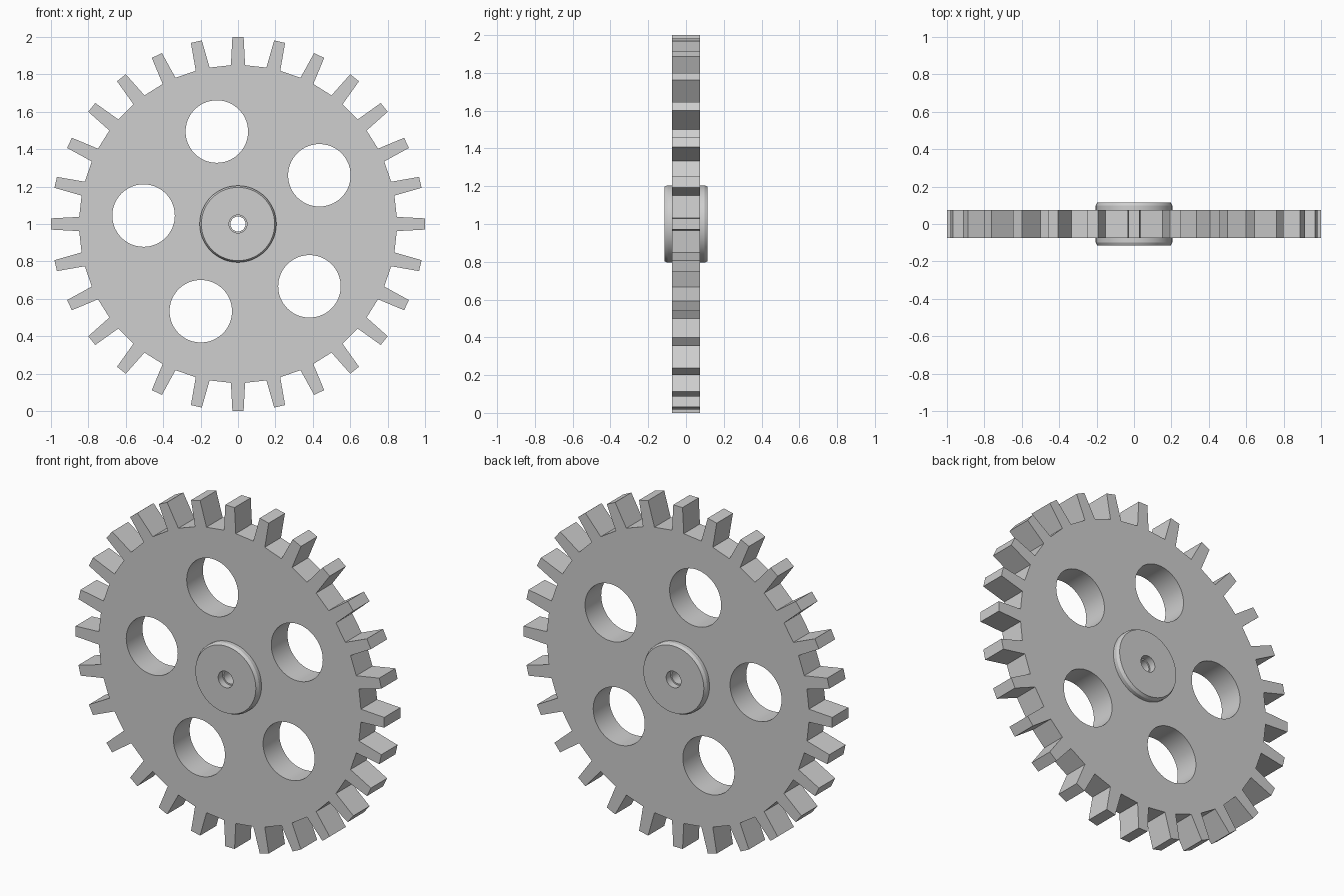
import bpy, bmesh, math
from mathutils import Matrix, Vector

if "Cube" in bpy.data.objects:
    bpy.data.objects.remove(bpy.data.objects["Cube"])

TEETH, ROOT, TIP = 28, 0.85, 1.0
HALF = 0.075        # half thickness of the wheel
SEG = 72

grey = bpy.data.materials.new("plain grey")
grey.diffuse_color = (0.62, 0.62, 0.62, 1)
grey.use_nodes = True
grey.node_tree.nodes["Principled BSDF"].inputs["Base Color"].default_value = grey.diffuse_color


def circle(cx, cy, r, n=SEG):
    return [(cx + r * math.cos(2 * math.pi * i / n),
             cy + r * math.sin(2 * math.pi * i / n)) for i in range(n)]


def finish(obj):
    obj.data.materials.clear()
    obj.data.materials.append(grey)
    bpy.ops.object.select_all(action='DESELECT')
    obj.select_set(True)
    bpy.context.view_layer.objects.active = obj
    bpy.ops.object.shade_smooth_by_angle(angle=math.radians(25))


# Toothed outline: each tooth is a tapered block on the root circle
outline = []
for i in range(TEETH):
    turn = Matrix.Rotation(-2 * math.pi * i / TEETH, 2)
    for x, r in ((-0.038, ROOT), (-0.03, TIP), (0.03, TIP), (0.038, ROOT)):
        outline.append(tuple(turn @ Vector((x, math.sqrt(r * r - x * x) if r == ROOT else r))))

# Five round windows and the centre bore
loops = [outline, circle(0, 0, 0.04)]
for k in range(5):
    a = math.radians(102.9 - 72 * k)
    loops.append(circle(0.507 * math.cos(a), 0.507 * math.sin(a), 0.167))

# Wheel: filled profile extruded to thickness
curve = bpy.data.curves.new("wheel_profile", 'CURVE')
curve.dimensions = '2D'
curve.fill_mode = 'BOTH'
curve.extrude = HALF
for pts in loops:
    s = curve.splines.new('POLY')
    s.points.add(len(pts) - 1)
    for p, (x, y) in zip(s.points, pts):
        p.co = (x, y, 0, 1)
    s.use_cyclic_u = True
temp = bpy.data.objects.new("wheel_profile", curve)
bpy.context.collection.objects.link(temp)
bpy.context.view_layer.update()
mesh = bpy.data.meshes.new_from_object(temp.evaluated_get(bpy.context.evaluated_depsgraph_get()))
bpy.data.objects.remove(temp)
bm = bmesh.new()
bm.from_mesh(mesh)
bmesh.ops.remove_doubles(bm, verts=bm.verts, dist=0.0002)
bmesh.ops.recalc_face_normals(bm, faces=bm.faces)
bmesh.ops.transform(bm, verts=bm.verts,
                    matrix=Matrix.Translation((0, 0, 1)) @ Matrix.Rotation(math.pi / 2, 4, 'X'))
bm.to_mesh(mesh)
bm.free()
wheel = bpy.data.objects.new("gear_wheel", mesh)
bpy.context.collection.objects.link(wheel)
finish(wheel)

# Hub bosses: turned ring with a chamfered rim on each side
profile = [(0.048, 0.07), (0.048, 0.115), (0.196, 0.115), (0.205, 0.098), (0.205, 0.07)]
for name, side in (("front_hub", -1), ("back_hub", 1)):
    bm = bmesh.new()
    vs = [bm.verts.new((r, side * y, 0)) for r, y in profile]
    es = [bm.edges.new((vs[i], vs[(i + 1) % len(vs)])) for i in range(len(vs))]
    bmesh.ops.spin(bm, geom=vs + es, cent=(0, 0, 0), axis=(0, 1, 0),
                   angle=2 * math.pi, steps=SEG)
    bmesh.ops.remove_doubles(bm, verts=bm.verts, dist=0.0002)
    bmesh.ops.recalc_face_normals(bm, faces=bm.faces)
    bmesh.ops.translate(bm, verts=bm.verts, vec=(0, 0, 1))
    me = bpy.data.meshes.new(name)
    bm.to_mesh(me)
    bm.free()
    hub = bpy.data.objects.new(name, me)
    bpy.context.collection.objects.link(hub)
    finish(hub)
